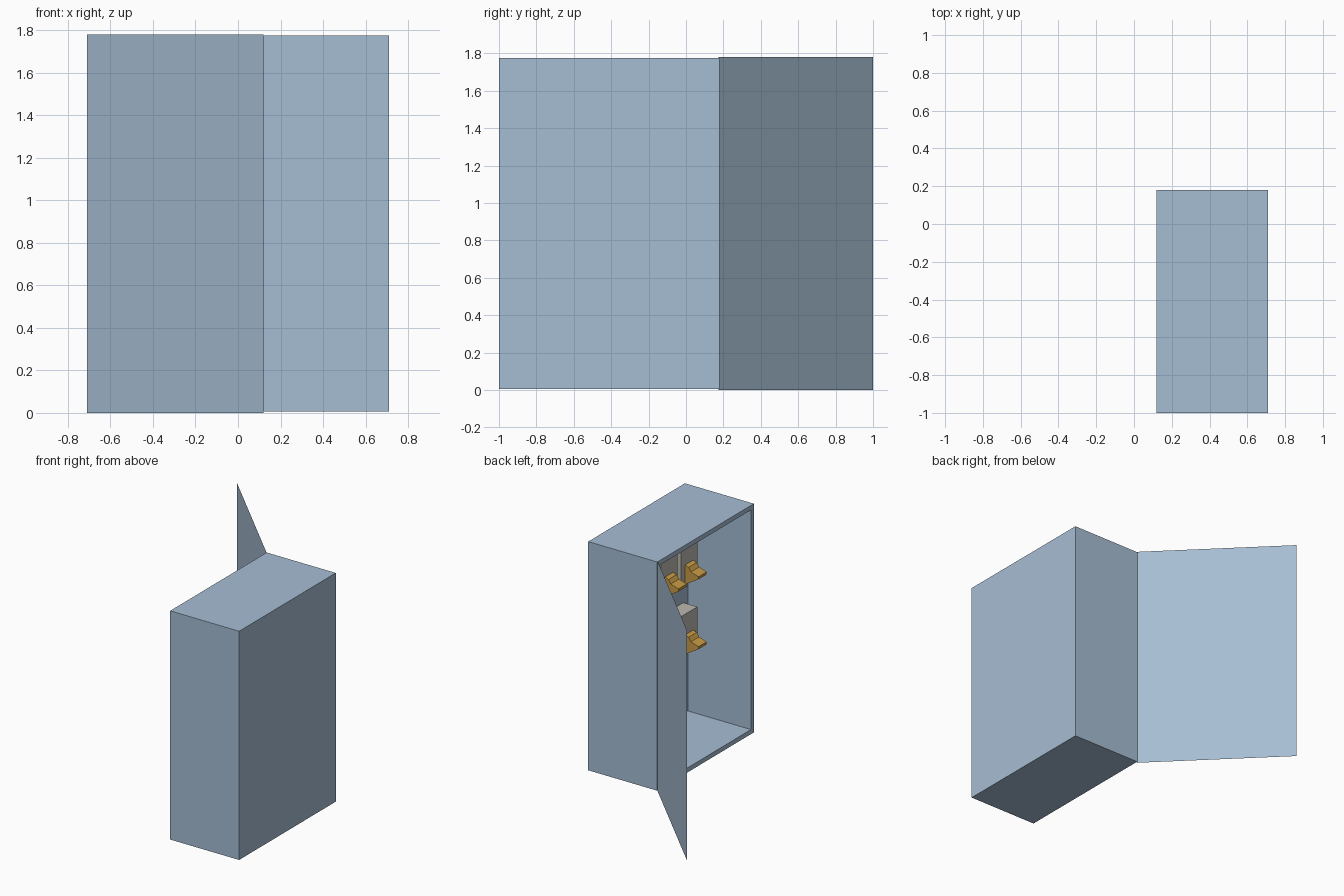
import bpy, bmesh
from mathutils import Vector

cube = bpy.data.objects.get("Cube")
if cube:
    bpy.data.objects.remove(cube, do_unlink=True)


def material(name, rgb):
    m = bpy.data.materials.new(name)
    m.use_nodes = True
    m.diffuse_color = (*rgb, 1)
    m.node_tree.nodes["Principled BSDF"].inputs["Base Color"].default_value = (*rgb, 1)
    return m


STEEL = material("steel_blue", (0.38, 0.51, 0.65))
GREY = material("warm_grey", (0.50, 0.48, 0.43))
GOLD = material("gold", (0.58, 0.33, 0.06))


def finish(name, bm, mat):
    bmesh.ops.recalc_face_normals(bm, faces=bm.faces)
    mesh = bpy.data.meshes.new(name)
    bm.to_mesh(mesh)
    bm.free()
    mesh.materials.append(mat)
    obj = bpy.data.objects.new(name, mesh)
    bpy.context.collection.objects.link(obj)
    return obj


def box_mesh(lo, hi):
    lo, hi = Vector(lo), Vector(hi)
    bm = bmesh.new()
    bmesh.ops.create_cube(bm, size=1)
    bmesh.ops.scale(bm, vec=hi - lo, verts=bm.verts)
    bmesh.ops.translate(bm, vec=(lo + hi) / 2, verts=bm.verts)
    return bm


def extrude_profile(name, points, y0, y1, mat):
    """Extrude an x-z outline along y."""
    bm = bmesh.new()
    face = bm.faces.new([bm.verts.new((x, y0, z)) for x, z in points])
    new = bmesh.ops.extrude_face_region(bm, geom=[face])["geom"]
    bmesh.ops.translate(bm, vec=(0, y1 - y0, 0),
                        verts=[v for v in new if isinstance(v, bmesh.types.BMVert)])
    return finish(name, bm, mat)


# Cabinet: a box hollowed from its open side
WALL = 0.05
bm = box_mesh((0.12, -1, 0.007), (0.71, 0.18, 1.775))
bm.faces.ensure_lookup_table()
opening = min(bm.faces, key=lambda f: f.calc_center_median().x)
bmesh.ops.inset_region(bm, faces=[opening], thickness=WALL)
new = bmesh.ops.extrude_face_region(bm, geom=[opening])["geom"]
bmesh.ops.translate(bm, vec=(0.54, 0, 0),
                    verts=[v for v in new if isinstance(v, bmesh.types.BMVert)])
if opening.is_valid:
    bmesh.ops.delete(bm, geom=[opening], context="FACES_ONLY")
finish("cabinet", bm, STEEL)

# Open door: a sheet swung out from the hinge edge
bm = bmesh.new()
hinge, edge = (0.12, 0.175), (-0.71, 1.0)
bm.faces.new([bm.verts.new(p) for p in
              ((*hinge, 0), (*edge, 0), (*edge, 1.78), (*hinge, 1.78))])
finish("door", bm, STEEL)

# Two rows of four switch blocks, each with a stepped lever
FRONT, BACK = 0.54, 0.66
lever = [(0.54, 0.15), (0.51, 0.14), (0.49, 0.11), (0.425, 0.09), (0.425, 0.07), (0.54, 0)]
for row, base in (("lower", 0.59), ("upper", 1.13)):
    for i in range(4):
        y = -0.81 + 0.245 * i
        finish(f"{row}_switch_block_{i + 1}",
               box_mesh((FRONT, y - 0.1, base), (BACK, y + 0.1, base + 0.31)), GREY)
        extrude_profile(f"{row}_switch_lever_{i + 1}",
                        [(x, base + z) for x, z in lever], y - 0.05, y + 0.05, GOLD)
